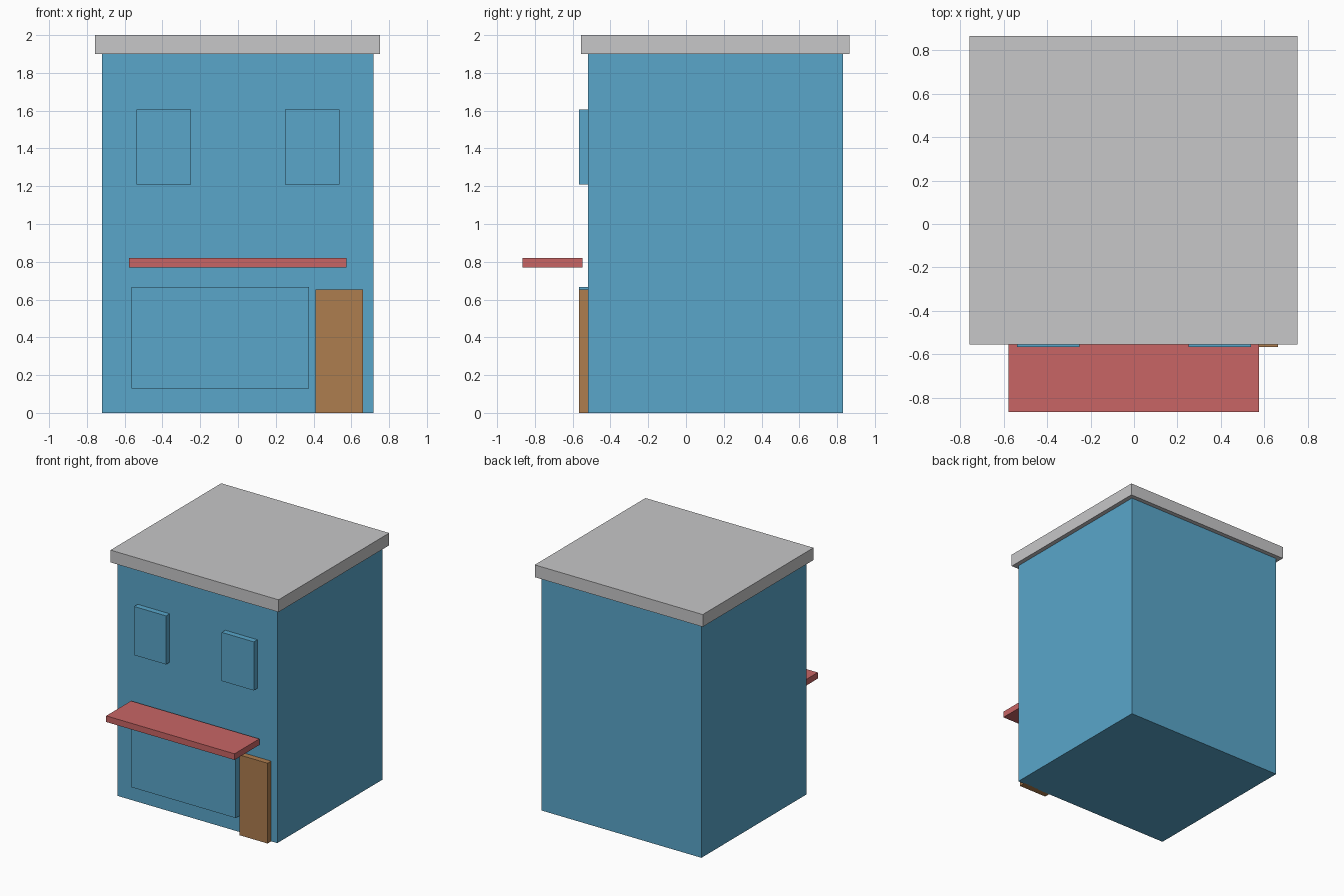
import bpy

cube = bpy.data.objects.get("Cube")
if cube:
    bpy.data.objects.remove(cube, do_unlink=True)


def make_material(name, rgb):
    mat = bpy.data.materials.new(name)
    mat.use_nodes = True
    colour = (*rgb, 1.0)
    mat.diffuse_color = colour
    mat.node_tree.nodes["Principled BSDF"].inputs["Base Color"].default_value = colour
    return mat


blue = make_material("blue paint", (0.10, 0.38, 0.59))
grey = make_material("grey roof", (0.57, 0.57, 0.58))
red = make_material("red awning", (0.58, 0.13, 0.13))
brown = make_material("brown wood", (0.42, 0.205, 0.077))


def box(name, x, y, z, mat):
    """Flat-shaded box spanning the given (low, high) range on each axis."""
    spans = (x, y, z)
    bpy.ops.mesh.primitive_cube_add(size=1, location=[(a + b) / 2 for a, b in spans])
    obj = bpy.context.object
    obj.name = name
    obj.scale = [b - a for a, b in spans]
    bpy.ops.object.transform_apply(location=False, rotation=False, scale=True)
    obj.data.materials.append(mat)
    return obj


WALL_FRONT = -0.52
# Panels stand proud of the front wall and run slightly into it
panel_depth = (-0.566, WALL_FRONT + 0.02)

# Main building and overhanging roof slab
box("walls", (-0.72, 0.717), (WALL_FRONT, 0.83), (0, 1.9), blue)
box("roof_slab", (-0.757, 0.753), (-0.555, 0.866), (1.9, 2.0), grey)

# Upper windows, mirrored left and right
for side, sign in (("left", 1), ("right", -1)):
    span = sorted((sign * 0.25, sign * 0.538))
    box(f"upper_window_{side}", span, panel_depth, (1.21, 1.605), blue)

# Ground floor: display window, door and awning
box("display_window", (-0.563, 0.376), panel_depth, (0.13, 0.666), blue)
box("door", (0.41, 0.662), panel_depth, (0, 0.652), brown)
box("awning", (-0.578, 0.575), (-0.866, -0.548), (0.77, 0.82), red)
